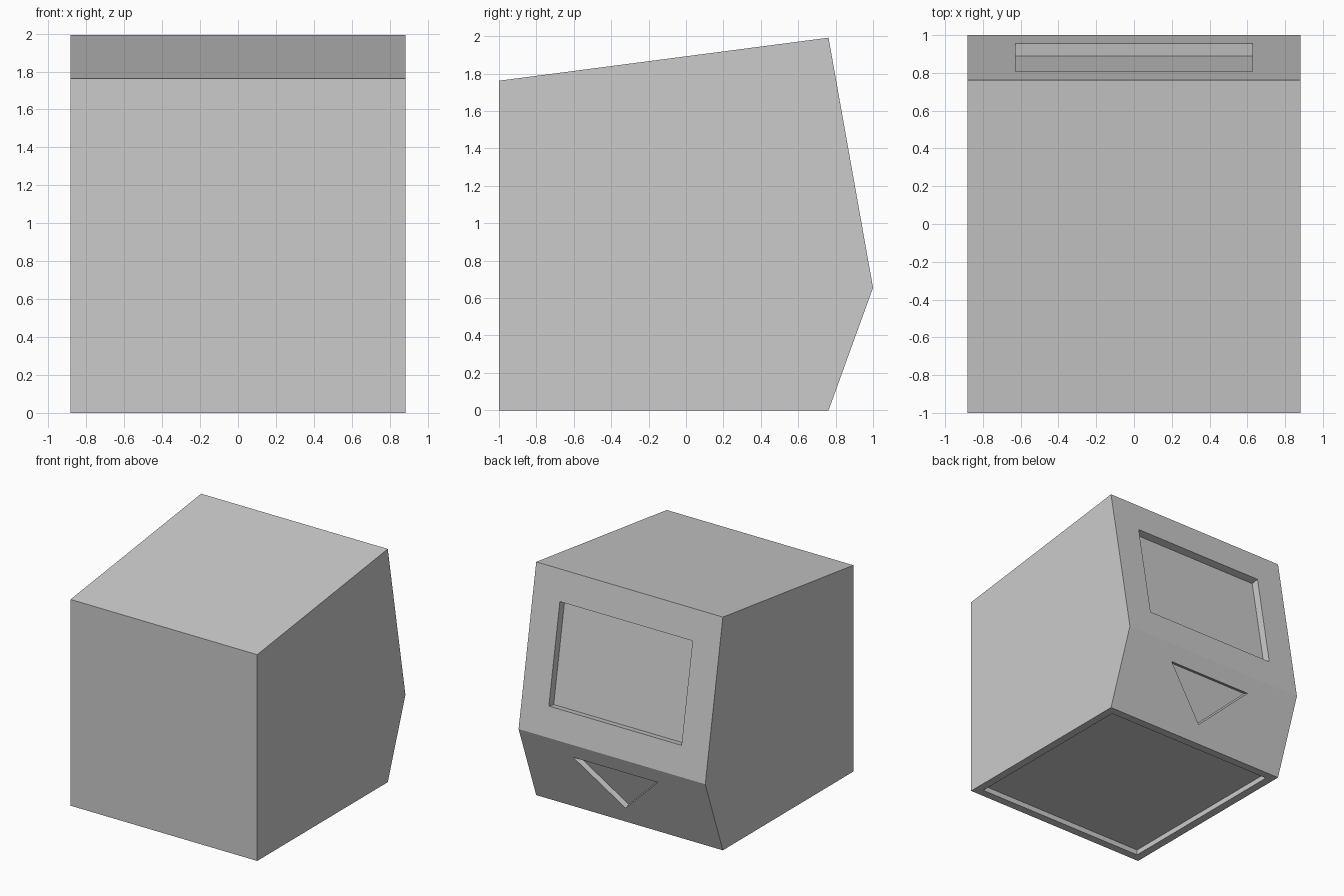
import bpy
import bmesh
from mathutils import Vector

cube = bpy.data.objects.get("Cube")
if cube:
    bpy.data.objects.remove(cube, do_unlink=True)

# One plain grey
grey = bpy.data.materials.new("plain_grey")
grey.use_nodes = True
colour = (0.6, 0.6, 0.6, 1)
grey.diffuse_color = colour
grey.node_tree.nodes["Principled BSDF"].inputs["Base Color"].default_value = colour


def prism(name, outline, sweep):
    """Extrude a flat outline of 3D points along a vector into a closed solid."""
    bm = bmesh.new()
    base = bm.faces.new([bm.verts.new(p) for p in outline])
    grown = bmesh.ops.extrude_face_region(bm, geom=[base], use_keep_orig=True)
    moved = [v for v in grown["geom"] if isinstance(v, bmesh.types.BMVert)]
    bmesh.ops.translate(bm, verts=moved, vec=sweep)
    bmesh.ops.recalc_face_normals(bm, faces=bm.faces)
    mesh = bpy.data.meshes.new(name)
    bm.to_mesh(mesh)
    bm.free()
    mesh.materials.append(grey)
    obj = bpy.data.objects.new(name, mesh)
    bpy.context.collection.objects.link(obj)
    return obj


def recess(body, name, outline, top, bottom, depth):
    """Sink a panel; outline is (x, share of the way from top to bottom)."""
    top, bottom = Vector((0, *top)), Vector((0, *bottom))
    inward = (bottom - top).cross(Vector((1, 0, 0))).normalized()
    margin = 0.1
    points = [top.lerp(bottom, t) + Vector((x, 0, 0)) - inward * margin
              for x, t in outline]
    cutter = prism(name, points, inward * (depth + margin))
    cutter.hide_render = True
    mod = body.modifiers.new(name, "BOOLEAN")
    mod.operation = "DIFFERENCE"
    mod.solver = "EXACT"
    mod.object = cutter
    bpy.context.view_layer.objects.active = body
    bpy.ops.object.modifier_apply(modifier=name)
    bpy.data.objects.remove(cutter, do_unlink=True)


# Body: side profile swept across the width
half = 0.882
front_foot, front_top = (-1, 0), (-1, 1.762)
back_top, back_ridge, back_foot = (0.762, 1.992), (1, 0.655), (0.762, 0)
profile = [front_foot, front_top, back_top, back_ridge, back_foot]
body = prism("body", [(-half, y, z) for y, z in profile], Vector((2 * half, 0, 0)))


def rectangle(w, a, b):
    return [(-w, a), (w, a), (w, b), (-w, b)]


# Rectangular panel, triangular notch and hollow underside
recess(body, "back_panel", rectangle(0.627, 0.19, 0.815), back_top, back_ridge, 0.067)
recess(body, "triangle_notch", [(-0.4, 0.2), (0.4, 0.2), (0, 0.78)],
       back_ridge, back_foot, 0.046)
recess(body, "underside", rectangle(half - 0.07, 0.04, 0.96), back_foot, front_foot, 0.045)
